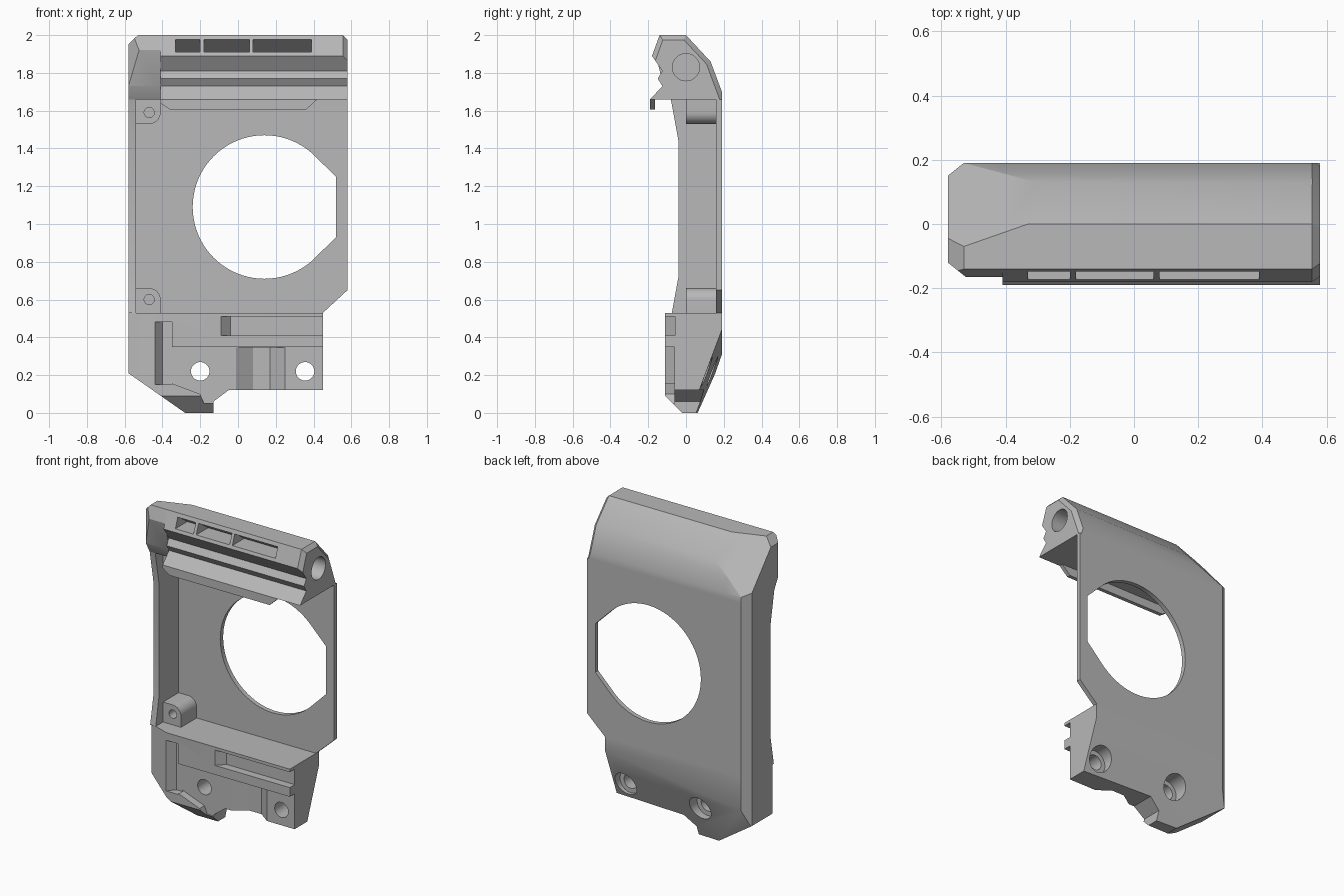
import bpy, bmesh
from math import sin, cos, radians
from mathutils import Vector

cube = bpy.data.objects.get("Cube")
if cube:
    bpy.data.objects.remove(cube, do_unlink=True)

grey = bpy.data.materials.new("plain_grey")
grey.use_nodes = True
colour = (0.48, 0.48, 0.48, 1)
grey.diffuse_color = colour
for node in grey.node_tree.nodes:
    if node.type == 'BSDF_PRINCIPLED':
        node.inputs["Base Color"].default_value = colour


def prism(name, pts, axis, a, b):
    """Extrude a 2D outline along one axis, from a to b."""
    place = {'x': lambda p, t: (t, p[0], p[1]),
             'y': lambda p, t: (p[0], t, p[1]),
             'z': lambda p, t: (p[0], p[1], t)}[axis]
    bm = bmesh.new()
    face = bm.faces.new([bm.verts.new(place(p, a)) for p in pts])
    ext = bmesh.ops.extrude_face_region(bm, geom=[face], use_keep_orig=True)
    move = Vector(place((0, 0), b - a))
    verts = [g for g in ext['geom'] if isinstance(g, bmesh.types.BMVert)]
    bmesh.ops.translate(bm, verts=verts, vec=move)
    bmesh.ops.recalc_face_normals(bm, faces=bm.faces)
    mesh = bpy.data.meshes.new(name)
    bm.to_mesh(mesh)
    bm.free()
    mesh.materials.append(grey)
    ob = bpy.data.objects.new(name, mesh)
    bpy.context.collection.objects.link(ob)
    return ob


def arc(cx, cy, r, start=0, end=360, n=32):
    steps = n if end - start < 360 else n - 1
    return [(cx + r * cos(radians(start + (end - start) * i / n)),
             cy + r * sin(radians(start + (end - start) * i / n)))
            for i in range(steps + 1)]


def slice_off(ob, point, normal):
    """Remove everything on the normal's side of a plane and cap the cut."""
    bm = bmesh.new()
    bm.from_mesh(ob.data)
    bmesh.ops.bisect_plane(bm, geom=bm.verts[:] + bm.edges[:] + bm.faces[:],
                           plane_co=point, plane_no=Vector(normal).normalized(),
                           clear_outer=True)
    open_edges = [e for e in bm.edges if e.is_boundary]
    bmesh.ops.holes_fill(bm, edges=open_edges, sides=0)
    bmesh.ops.recalc_face_normals(bm, faces=bm.faces)
    bm.to_mesh(ob.data)
    bm.free()


def carve(ob, cutters):
    """Subtract the cutters, then delete them."""
    for c in cutters:
        c.hide_render = True
        mod = ob.modifiers.new("cut", 'BOOLEAN')
        mod.operation = 'DIFFERENCE'
        mod.solver = 'EXACT'
        mod.object = c
    deps = bpy.context.evaluated_depsgraph_get()
    mesh = bpy.data.meshes.new_from_object(ob.evaluated_get(deps))
    ob.modifiers.clear()
    ob.data = mesh
    for c in cutters:
        bpy.data.objects.remove(c, do_unlink=True)


def chamfer_back_corner(ob):
    slice_off(ob, (-0.58, 0.15, 1), (-0.04, 0.05, 0))


# Back plate with the large clipped round opening
plate = prism("back_plate", [(-0.58, 0.53), (0.45, 0.53), (0.58, 0.65),
                             (0.58, 1.66), (-0.58, 1.66)], 'y', 0.16, 0.19)
chamfer_back_corner(plate)
opening = arc(0.14, 1.09, 0.38, 45, 315, 60) + [(0.52, 0.932), (0.52, 1.248)]
carve(plate, [prism("opening_cutter", opening, 'y', 0, 0.4)])

# Side wall with a waisted front edge
wall = prism("side_wall", [(-0.075, 0.53), (-0.04, 0.72), (-0.04, 1.44),
                           (-0.08, 1.66), (0.19, 1.66), (0.19, 0.53)],
             'x', -0.58, -0.54)
chamfer_back_corner(wall)

# Screw bosses in the inner corners
for label, z, s in (("lower", 0.53, 1), ("upper", 1.66, -1)):
    outline = [(-0.54, z), (-0.41, z)]
    outline += [(x, z + s * h) for x, h in arc(-0.47, 0.07, 0.06, 0, 90, 8)]
    outline += [(-0.54, z + s * 0.13)]
    boss = prism(label + "_boss", outline, 'y', 0, 0.16)
    carve(boss, [prism("screw_cutter", arc(-0.47, z + s * 0.07, 0.027),
                       'y', -0.1, 0.12)])

# Top block: grooved front, rounded back
back_curve = [(0.19, 1.66), (0.19, 1.70), (0.13, 1.86), (0, 2.0), (-0.14, 2.0)]
grooves = [(-0.18, 1.89), (-0.125, 1.81), (-0.15, 1.77), (-0.125, 1.73),
           (-0.19, 1.66)]
top = prism("top_block", back_curve + grooves, 'x', -0.41, 0.58)
for point, normal in (((0.555, 0, 2.0), (1, 0, 1)),
                      ((0.555, 0.065, 1.93), (1, 0.73, 0.68)),
                      ((0.555, 0.16, 1.78), (1, 0.94, 0.35)),
                      ((0.555, -0.16, 1.945), (1, -0.94, 0.34))):
    slice_off(top, point, normal)
corner = prism("top_corner", back_curve + [(-0.165, 1.92), (-0.12, 1.73),
                                           (-0.08, 1.66)], 'x', -0.58, -0.41)
slice_off(corner, (-0.58, 0, 1.95), (-1, 0, 1))
slice_off(corner, (-0.58, -0.12, 1.9), (-0.04, -0.05, 0))
chamfer_back_corner(corner)
for ob in (top, corner):
    slice_off(ob, (-0.33, 0, 2.0), (-0.021, 0.06, 0.052))

# Windows in the top front and the bore in the end
window = [(-0.22, 1.91), (-0.05, 1.91), (-0.14, 1.975), (-0.22, 1.985)]
cutters = [prism("window_cutter", window, 'x', a, b)
           for a, b in ((-0.33, -0.2), (-0.18, 0.06), (0.08, 0.39))]
cutters.append(prism("bore_cutter", arc(0, 1.83, 0.072), 'x', 0.15, 0.7))
carve(top, cutters)

# Thin lip hanging below the top block
prism("top_lip", [(-0.41, 1.66), (-0.41, 1.64), (-0.36, 1.605),
                  (0.36, 1.605), (0.42, 1.66)], 'y', -0.19, -0.165)

# Bottom block with sloped back and chamfered toe
bottom = prism("bottom_block", [(-0.58, 0.53), (-0.58, 0.21), (-0.28, 0),
                                (-0.13, 0), (-0.13, 0.06), (-0.05, 0.12),
                                (0.45, 0.12), (0.45, 0.53)], 'y', -0.11, 0.19)
slice_off(bottom, (0.45, 0.19, 0.44), (0.05, 1, -0.375))
chamfer_back_corner(bottom)
slice_off(bottom, (-0.44, -0.11, 0.3), (-0.05, -0.14, 0))
slice_off(bottom, (0, -0.11, 0.09), (0, -1, -1))

# Front recess, groove, slot, channel and bolt holes of the bottom block
carve(bottom, [
    prism("recess_cutter", [(-0.36, 0.35), (-0.36, 0.16), (-0.2, 0.1),
                            (-0.18, 0.05), (0.5, 0.05), (0.5, 0.35)],
          'y', -0.2, -0.06),
    prism("groove_cutter", [(-0.44, -0.2), (-0.44, -0.11), (-0.4, -0.061),
                            (-0.35, -0.061), (-0.35, -0.2)], 'z', 0.15, 0.48),
    prism("slot_cutter", [(-0.09, -0.2), (-0.09, -0.11), (-0.04, -0.059),
                          (0.5, -0.059), (0.5, -0.2)], 'z', 0.41, 0.51),
    prism("channel_cutter", [(-0.01, -0.1), (-0.01, -0.06), (0.08, 0),
                             (0.17, 0), (0.25, -0.06), (0.25, -0.1)],
          'z', 0.05, 0.345)])
for x in (-0.2, 0.355):
    carve(bottom, [prism("bolt_cutter", arc(x, 0.22, 0.049), 'y', -0.2, 0.3)])
    carve(bottom, [prism("bore_cutter", arc(x, 0.22, 0.078), 'y', 0.06, 0.3)])

# Smooth the gentle curves, keep the edges sharp
bpy.ops.object.select_all(action='DESELECT')
for ob in bpy.context.collection.objects:
    if ob.type == 'MESH' and grey.name in ob.data.materials:
        ob.select_set(True)
        bpy.context.view_layer.objects.active = ob
bpy.ops.object.shade_smooth_by_angle(angle=radians(24))
